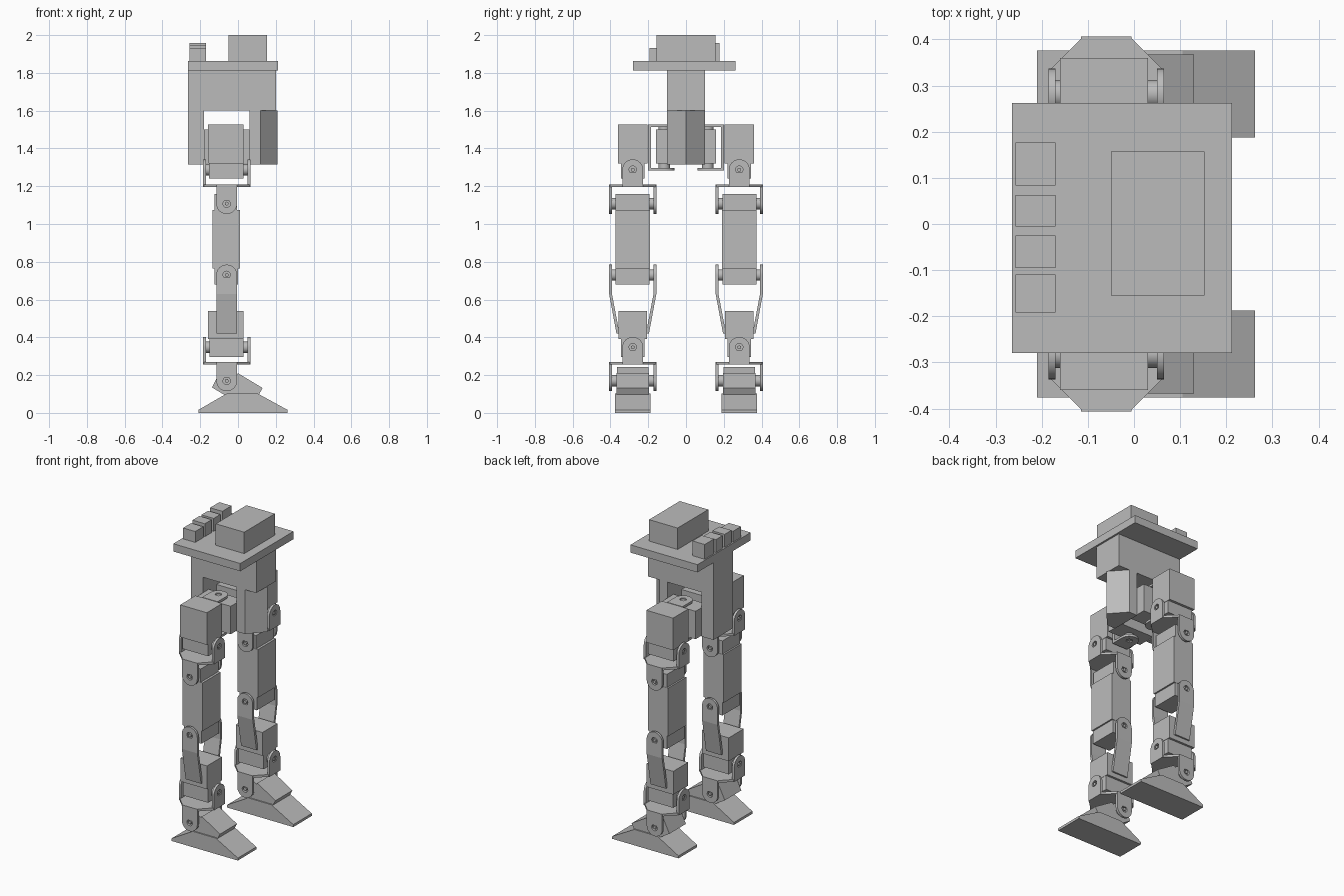
import bpy, bmesh, math
from mathutils import Vector

cube = bpy.data.objects.get("Cube")
if cube:
    bpy.data.objects.remove(cube, do_unlink=True)

grey = bpy.data.materials.new("light_grey")
grey.use_nodes = True
GREY = (0.5, 0.5, 0.5, 1)
grey.diffuse_color = GREY
grey.node_tree.nodes["Principled BSDF"].inputs["Base Color"].default_value = GREY


def finish(name, bm, smooth=False):
    bmesh.ops.recalc_face_normals(bm, faces=bm.faces)
    me = bpy.data.meshes.new(name)
    bm.to_mesh(me)
    bm.free()
    me.materials.append(grey)
    ob = bpy.data.objects.new(name, me)
    bpy.context.collection.objects.link(ob)
    if smooth:
        bpy.ops.object.select_all(action='DESELECT')
        ob.select_set(True)
        bpy.context.view_layer.objects.active = ob
        bpy.ops.object.shade_smooth_by_angle(angle=math.radians(35))
    return ob


def extrude(bm, vec):
    geo = bmesh.ops.extrude_face_region(bm, geom=bm.faces[:])["geom"]
    verts = [g for g in geo if isinstance(g, bmesh.types.BMVert)]
    bmesh.ops.translate(bm, verts=verts, vec=vec)


def prism(name, pts, axis, a, b):
    """Extrude a 2D outline along axis from a to b."""
    place = {'x': lambda p: (a, p[0], p[1]),
             'y': lambda p: (p[0], a, p[1]),
             'z': lambda p: (p[0], p[1], a)}[axis]
    bm = bmesh.new()
    bm.faces.new([bm.verts.new(place(p)) for p in pts])
    extrude(bm, Vector([(b - a) if c == axis else 0 for c in 'xyz']))
    return finish(name, bm)


def box(name, x, y, z):
    return prism(name, [(x[0], y[0]), (x[1], y[0]), (x[1], y[1]), (x[0], y[1])], 'z', *z)


def lug(name, pivot, axis, down, length, thick, r=0.055, hole=0.02):
    """Round-ended plate with a pin hole; axis is its thickness direction."""
    axis, down, pivot = Vector(axis), Vector(down), Vector(pivot)
    side = axis.cross(down)
    bm = bmesh.new()
    outer, inner = [], []
    for i in range(17):
        t = math.pi * i / 16
        d = side * math.cos(t) - down * math.sin(t)
        outer.append(pivot + d * r)
        inner.append(pivot + d * hole)
    for s in (-1, 1):
        outer.append(pivot + side * s * r + down * length)
        inner.append(pivot + (side * s + down) * hole * 0.707)
    vo = [bm.verts.new(p - axis * thick / 2) for p in outer]
    vi = [bm.verts.new(p - axis * thick / 2) for p in inner]
    n = len(vo)
    for i in range(n):
        j = (i + 1) % n
        bm.faces.new((vo[i], vo[j], vi[j], vi[i]))
    extrude(bm, axis * thick)
    return finish(name, bm, True)


def axle(name, c, axis, half, r):
    """Pivot cylinder centred on c."""
    bm = bmesh.new()
    bmesh.ops.create_cone(bm, cap_ends=True, segments=20, radius1=r, radius2=r, depth=half * 2)
    rot = Vector((0, 0, 1)).rotation_difference(Vector(axis)).to_matrix()
    bmesh.ops.rotate(bm, verts=bm.verts, matrix=rot)
    bmesh.ops.translate(bm, verts=bm.verts, vec=c)
    return finish(name, bm, True)


X = -0.06    # leg axis
D = 0.1175   # fork half spacing
T = 0.015    # sheet thickness


def fork(name, c, axis, down, length):
    """Two facing lugs plus the pivot between them."""
    c, ax = Vector(c), Vector(axis)
    for i, s in enumerate((-1, 1)):
        lug(f"{name}_plate_{i}", c + ax * s * D, axis, down, length, T)
    axle(name + "_axle", c, axis, D - T / 2, 0.03)
    axle(name + "_pin", c, axis, D + T / 2, 0.01)


def cross_bracket(name, cy, z, up, low):
    """Octagonal plate with a fork upward (x pivot) and one downward (y pivot)."""
    h, k = 0.125, 0.05
    octagon = [(X - h, cy - k), (X - k, cy - h), (X + k, cy - h), (X + h, cy - k),
               (X + h, cy + k), (X + k, cy + h), (X - k, cy + h), (X - h, cy + k)]
    prism(name + "_base", octagon, 'z', z, z + T)
    fork(name + "_upper", (X, cy, up), (1, 0, 0), (0, 0, -1), up - z)
    fork(name + "_lower", (X, cy, low), (0, 1, 0), (0, 0, 1), z + T - low)


# Torso, shoulder plate, head and back modules
box("head", (-0.05, 0.153), (-0.155, 0.157), (1.86, 2.0))
box("top_plate", (-0.265, 0.212), (-0.28, 0.262), (1.812, 1.862))
box("torso", (-0.265, 0.2), (-0.1, 0.1), (1.6, 1.812))
for i, (y0, y1, top) in enumerate([(0.083, 0.177, 1.957), (-0.005, 0.063, 1.945),
                                   (-0.095, -0.025, 1.945), (-0.192, -0.11, 1.932)]):
    box(f"back_module_{i}", (-0.257, -0.17), (y0, y1), (1.86, top))
box("pelvis_back", (-0.265, -0.18), (-0.1, 0.1), (1.315, 1.6))
prism("pelvis_front", [(0.06, -0.1), (0.12, -0.1), (0.21, 0), (0.12, 0.1), (0.06, 0.1)],
      'z', 1.315, 1.6)

for side, s in (("left", 1), ("right", -1)):
    cy = s * 0.282

    def ybox(part, x, half, z):
        return box(f"{side}_{part}", x, (cy - half, cy + half), z)

    # Hip turning joint with its C bracket
    box(f"{side}_hip_turn_motor", (-0.18, 0.06), (s * 0.04, s * 0.16), (1.32, 1.5))
    for n, z in (("top", 1.52), ("bottom", 1.29)):
        lug(f"{side}_hip_{n}_plate", (X, s * 0.115, z), (0, 0, 1), (0, s, 0), 0.085, T)
    axle(f"{side}_hip_turn_axle", (X, s * 0.115, 1.405), (0, 0, 1), 0.115, 0.03)
    box(f"{side}_hip_web", (X - 0.055, X + 0.055), (s * 0.185, s * 0.2), (1.285, 1.525))

    # Hip motor and bracket
    ybox("hip_motor", (-0.16, 0.03), 0.078, (1.32, 1.527))
    ybox("hip_motor_end", (-0.153, 0.028), 0.062, (1.24, 1.32))
    cross_bracket(f"{side}_hip_bracket", cy, 1.195, 1.287, 1.108)

    # Thigh
    ybox("thigh", (-0.135, 0.01), 0.092, (0.765, 1.075))
    ybox("thigh_top", (-0.125, -0.005), 0.09, (1.075, 1.16))
    ybox("thigh_bottom", (-0.125, 0.0), 0.09, (0.68, 0.765))

    # Shank with tapering side straps
    fork(f"{side}_knee", (X, cy, 0.73), (0, 1, 0), (0, 0, -1), 0.1)
    for i, k in enumerate((-1, 1)):
        strap = [(cy + k * o, z) for o, z in
                 ((0.11, 0.63), (0.125, 0.63), (0.086, 0.42), (0.07, 0.42))]
        prism(f"{side}_shank_strap_{i}", strap, 'x', X - 0.055, X + 0.055)
    ybox("shank", (-0.16, 0.03), 0.076, (0.39, 0.54))
    ybox("shank_end", (-0.15, 0.028), 0.062, (0.297, 0.39))

    # Ankle bracket
    cross_bracket(f"{side}_ankle_bracket", cy, 0.255, 0.347, 0.17)

    # Tilted ankle motor
    prism(f"{side}_ankle_motor", [(0.0, 0.21), (0.13, 0.132), (0.068, 0.017), (-0.062, 0.095)],
          'y', cy - 0.086, cy + 0.086)
    prism(f"{side}_ankle_motor_end", [(-0.004, 0.2), (-0.055, 0.085), (-0.138, 0.135), (-0.084, 0.243)],
          'y', cy - 0.084, cy + 0.084)

    # Wedge foot
    prism(f"{side}_foot", [(-0.21, 0), (0.262, 0), (0.262, 0.016), (0.105, 0.102),
                           (-0.06, 0.102), (-0.21, 0.016)], 'y', cy - 0.094, cy + 0.094)
